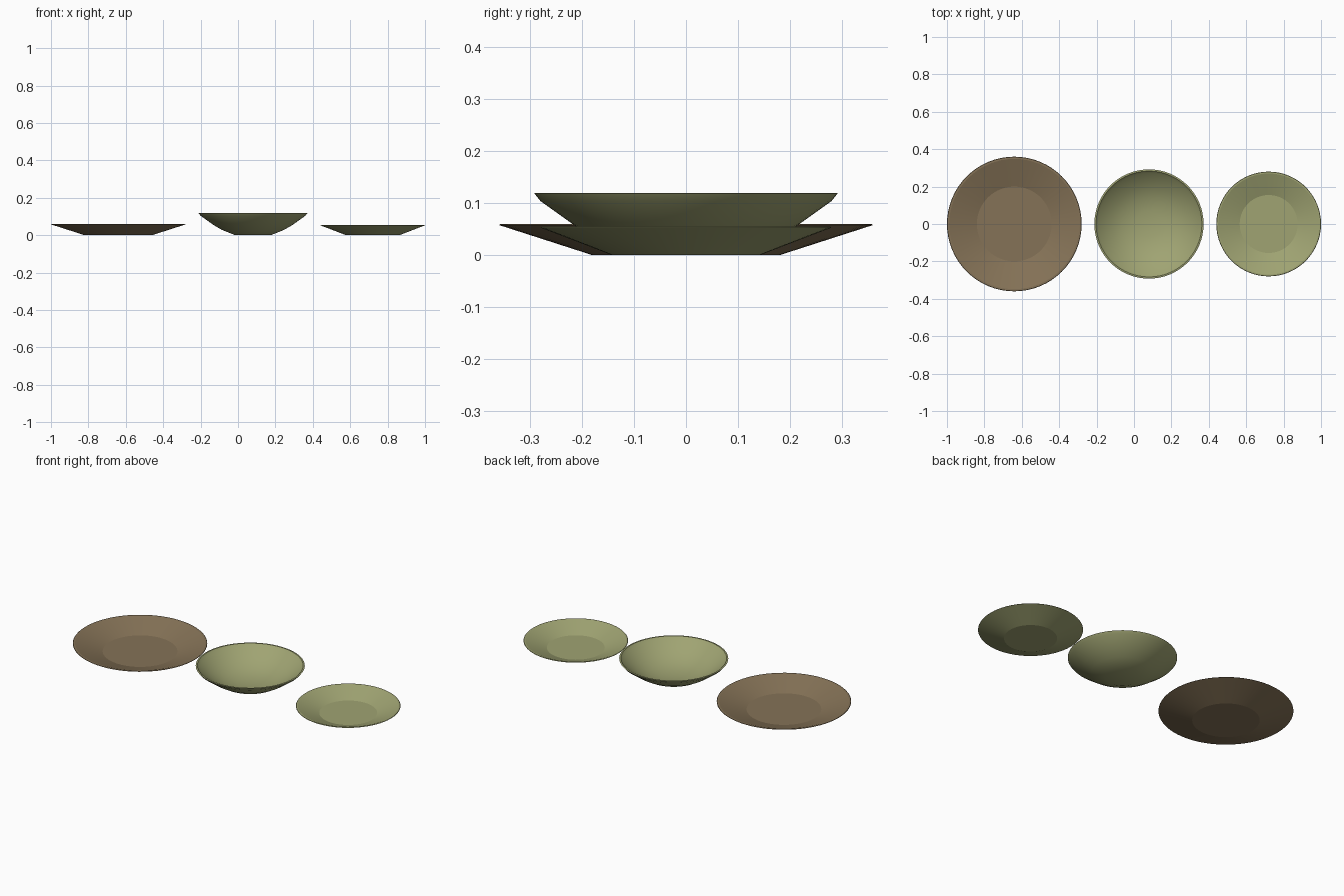
import bpy, bmesh, math

if "Cube" in bpy.data.objects:
    bpy.data.objects.remove(bpy.data.objects["Cube"])

SEGMENTS = 64

def material(name, rgb):
    m = bpy.data.materials.new(name)
    m.diffuse_color = (*rgb, 1)
    m.use_nodes = True
    m.node_tree.nodes["Principled BSDF"].inputs["Base Color"].default_value = m.diffuse_color
    return m

brown = material("brown stoneware", (0.235, 0.17, 0.095))
green = material("sage glaze", (0.35, 0.37, 0.17))

def lathe(name, x, profile, mat, angle):
    """Spin an (r, z) profile that starts and ends on the axis."""
    bm = bmesh.new()
    verts = [bm.verts.new((r, 0, z)) for r, z in profile]
    edges = [bm.edges.new(pair) for pair in zip(verts, verts[1:])]
    bmesh.ops.spin(bm, geom=verts + edges, axis=(0, 0, 1), cent=(0, 0, 0),
                   angle=2 * math.pi, steps=SEGMENTS)
    bmesh.ops.remove_doubles(bm, verts=bm.verts, dist=0.0002)
    bmesh.ops.recalc_face_normals(bm, faces=bm.faces)
    me = bpy.data.meshes.new(name)
    bm.to_mesh(me)
    bm.free()
    me.materials.append(mat)
    ob = bpy.data.objects.new(name, me)
    ob.location.x = x
    bpy.context.collection.objects.link(ob)
    bpy.ops.object.select_all(action='DESELECT')
    ob.select_set(True)
    bpy.context.view_layer.objects.active = ob
    bpy.ops.object.shade_smooth_by_angle(angle=math.radians(angle))

# Large plate: flat foot, straight flared wall, thin lip
lathe("dinner_plate", -0.64,
      [(0, 0), (0.18, 0), (0.36, 0.058), (0.358, 0.06),
       (0.348, 0.06), (0.20, 0.012), (0, 0.012)], brown, 12)

# Deep bowl: curved wall with a rounded interior
lathe("bowl", 0.08,
      [(0, 0), (0.095, 0), (0.165, 0.028), (0.21, 0.054), (0.28, 0.104),
       (0.292, 0.119), (0.290, 0.12), (0.283, 0.12), (0.27, 0.106),
       (0.20, 0.058), (0.14, 0.030), (0.07, 0.015), (0, 0.012)], green, 35)

# Small plate
lathe("side_plate", 0.72,
      [(0, 0), (0.142, 0), (0.28, 0.053), (0.278, 0.055),
       (0.270, 0.055), (0.155, 0.012), (0, 0.012)], green, 12)
